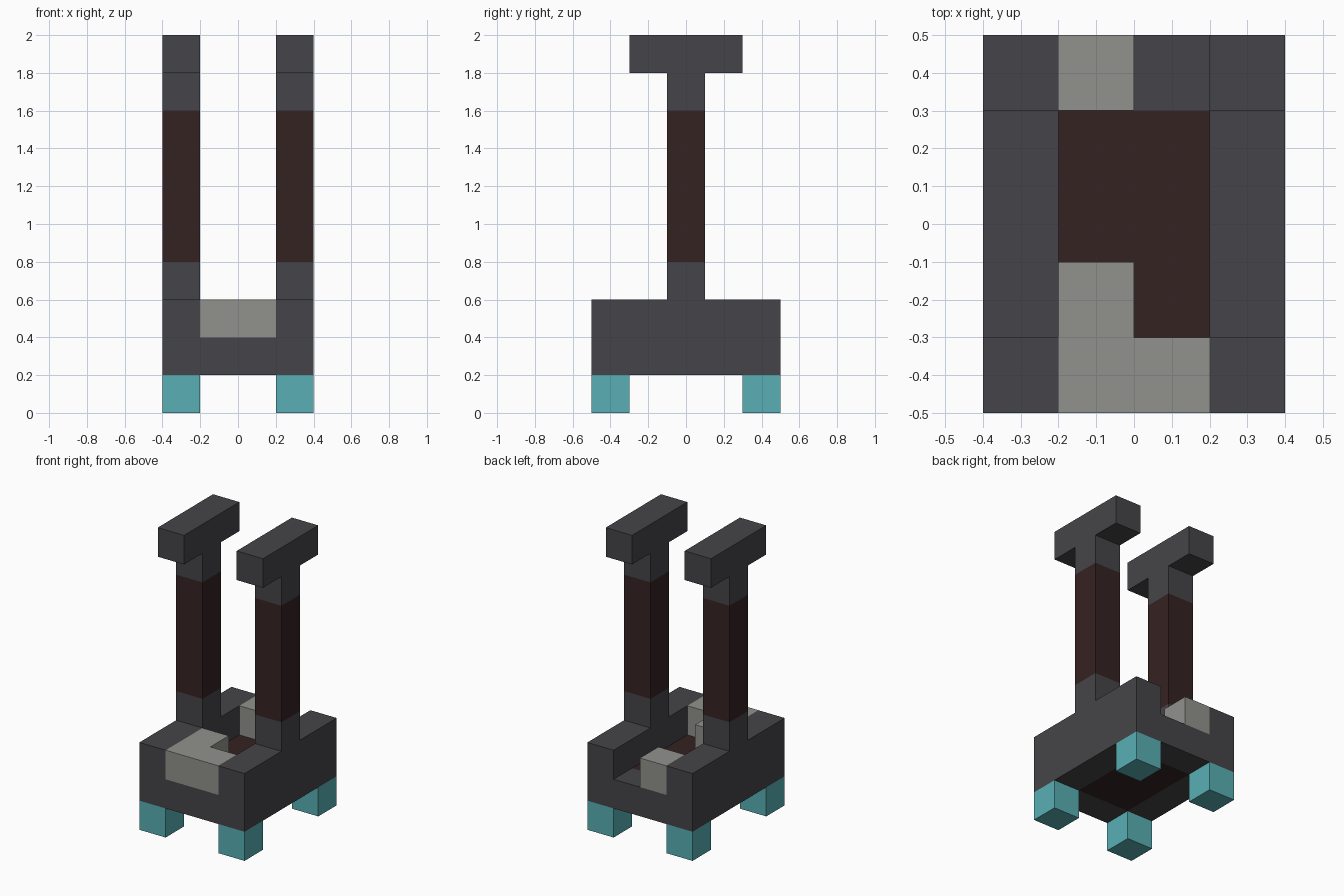
import bpy
import bmesh
from mathutils import Matrix, Vector

cube = bpy.data.objects.get("Cube")
if cube:
    bpy.data.objects.remove(cube, do_unlink=True)


def make_material(name, srgb):
    """Flat material from 8-bit sRGB values, stored as linear."""
    lin = [((c / 255 + 0.055) / 1.055) ** 2.4 for c in srgb]
    mat = bpy.data.materials.new(name)
    mat.use_nodes = True
    mat.diffuse_color = (*lin, 1)
    bsdf = next(n for n in mat.node_tree.nodes if n.type == "BSDF_PRINCIPLED")
    bsdf.inputs["Base Color"].default_value = (*lin, 1)
    return mat


charcoal = make_material("charcoal", (69, 68, 72))
brown = make_material("dark brown", (53, 34, 34))
stone = make_material("stone grey", (145, 146, 140))
teal = make_material("teal", (88, 175, 180))


def box(name, mat, x, y, z):
    """Flat-faced block spanning the given (low, high) ranges."""
    low, high = map(Vector, zip(x, y, z))
    bm = bmesh.new()
    place = Matrix.Translation((low + high) / 2) @ Matrix.Diagonal((*(high - low), 1))
    bmesh.ops.create_cube(bm, size=1, matrix=place)
    mesh = bpy.data.meshes.new(name)
    bm.to_mesh(mesh)
    bm.free()
    mesh.materials.append(mat)
    obj = bpy.data.objects.new(name, mesh)
    bpy.context.collection.objects.link(obj)
    return obj


def flip(span, sign):
    return sorted(sign * v for v in span)


outer = (0.2, 0.4)      # side strip in x
inner = (-0.2, 0.2)     # space between the sides
end = (0.3, 0.5)        # end strip in y
post = (-0.1, 0.1)      # post depth in y

for side, sx in (("left", 1), ("right", -1)):
    x = flip(outer, sx)
    # Side wall of the base and the post standing on it
    box(f"{side}_side_wall", charcoal, x, (-0.5, 0.5), (0.2, 0.6))
    box(f"{side}_post_foot", charcoal, x, post, (0.6, 0.8))
    box(f"{side}_post_shaft", brown, x, post, (0.8, 1.6))
    box(f"{side}_post_neck", charcoal, x, post, (1.6, 1.8))
    box(f"{side}_post_crossbar", charcoal, x, (-0.3, 0.3), (1.8, 2.0))
    # Feet under the corners
    for where, sy in (("front", -1), ("back", 1)):
        box(f"{where}_{side}_foot", teal, x, flip(end, sy), (0, 0.2))

# Floor of the base
for where, sy in (("front", -1), ("back", 1)):
    box(f"{where}_floor_beam", charcoal, inner, flip(end, sy), (0.2, 0.4))
box("floor_panel", brown, inner, (-0.3, 0.3), (0.2, 0.4))

# Stone blocks lying on the floor
stone_z = (0.4, 0.6)
box("front_stone", stone, inner, (-0.5, -0.3), stone_z)
box("front_stone_arm", stone, (-0.2, 0), (-0.3, -0.1), stone_z)
box("back_stone", stone, (-0.2, 0), end, stone_z)
